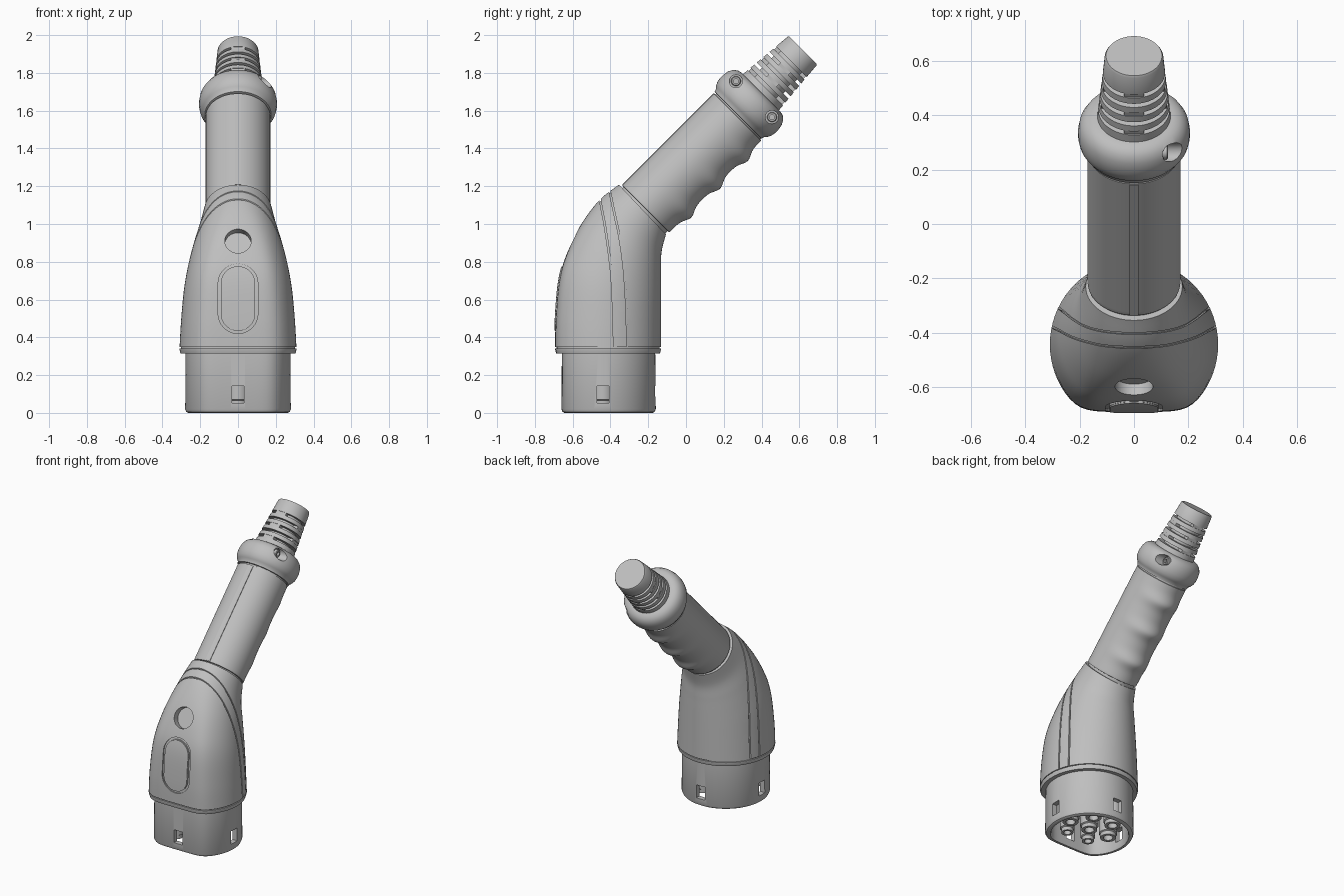
import bpy, bmesh, math
from mathutils import Matrix, Vector

cube = bpy.data.objects.get("Cube")
if cube:
    bpy.data.objects.remove(cube)

grey = bpy.data.materials.new("plastic grey")
grey.use_nodes = True
COLOR = (0.52, 0.52, 0.52, 1)
grey.diffuse_color = COLOR
grey.node_tree.nodes["Principled BSDF"].inputs["Base Color"].default_value = COLOR

# Tilted handle axis: local z runs along the handle, local -y is its upper side
AXIS_H = 0.92
AXIS = Matrix.Translation((0, -AXIS_H / 2 ** 0.5, AXIS_H / 2 ** 0.5)) @ Matrix.Rotation(math.radians(-45), 4, 'X')
PLUG_Y = -0.44


def loft(name, rings, M=Matrix()):
    """Skin a row of equal closed rings and cap both ends."""
    bm = bmesh.new()
    rows = [[bm.verts.new(M @ Vector(p)) for p in ring] for ring in rings]
    n = len(rows[0])
    for a, b in zip(rows, rows[1:]):
        for i in range(n):
            j = (i + 1) % n
            bm.faces.new((a[i], a[j], b[j], b[i]))
    bm.faces.new(rows[0])
    bm.faces.new(rows[-1])
    bmesh.ops.recalc_face_normals(bm, faces=bm.faces)
    me = bpy.data.meshes.new(name)
    bm.to_mesh(me)
    bm.free()
    me.materials.append(grey)
    ob = bpy.data.objects.new(name, me)
    bpy.context.collection.objects.link(ob)
    return ob


def lathe(name, profile, M=Matrix(), segs=64):
    turn = [2 * math.pi * i / segs for i in range(segs)]
    return loft(name, [[(r * math.cos(a), r * math.sin(a), z) for a in turn] for r, z in profile], M)


def box(name, center, size, M=Matrix()):
    x, y, z = (s / 2 for s in size)
    ring = [(-x, -y), (x, -y), (x, y), (-x, y)]
    return loft(name, [[(u, v, k) for u, v in ring] for k in (-z, z)], M @ Matrix.Translation(center))


def boolean(ob, tool, mode='DIFFERENCE'):
    """Apply a boolean and discard the tool."""
    mod = ob.modifiers.new("cut", 'BOOLEAN')
    mod.operation, mod.solver, mod.object = mode, 'EXACT', tool
    bpy.context.view_layer.objects.active = ob
    bpy.ops.object.modifier_apply(modifier=mod.name)
    bpy.data.objects.remove(tool)
    return ob


def section(front, back, w, flat, inset=0.0, n=72):
    """Round section with a softly flattened front, between two points in the yz plane."""
    front, back = Vector(front), Vector(back)
    step = (back - front).normalized() * inset
    front, back, w = front + step, back - step, w - inset
    P = 16
    pts = []
    for i in range(n):
        a = 2 * math.pi * i / n
        r = (1 + (max(0, -math.cos(a)) / flat) ** P) ** (-1 / P)
        pts.append((r * math.sin(a), r * math.cos(a)))
    low = min(v for u, v in pts)
    out = []
    for u, v in pts:
        q = front.lerp(back, (v - low) / (1 - low))
        out.append((u * w, q.x, q.y))
    return out


def spline(keys, steps=6):
    """Catmull-Rom samples through tuples."""
    keys = [Vector(k) for k in keys]
    out = []
    for i in range(len(keys) - 1):
        a, b, c, d = keys[max(i - 1, 0)], keys[i], keys[i + 1], keys[min(i + 2, len(keys) - 1)]
        for k in range(steps):
            t = k / steps
            out.append(b + (c - a) * (t / 2) + (a * 2 - b * 5 + c * 4 - d) * (t * t / 2)
                       + (b * 3 - a - c * 3 + d) * (t ** 3 / 2))
    return out + [keys[-1]]


# Body: front y, z; back y, z; half width; front flatness
BODY = [(-.693, .335, -.132, .335, .31, .8), (-.69, .50, -.132, .45, .302, .8),
        (-.672, .70, -.132, .58, .287, .82), (-.632, .84, -.132, .68, .266, .86),
        (-.56, .99, -.132, .77, .236, .95), (-.46, 1.125, -.129, .855, .201, 1.1),
        (-.355, 1.208, -.106, .945, .178, 1.4)]


def body_loft(name, inset=0.0):
    fy, fz, by, bz, w, c = BODY[0]
    rings = [section((fy, .315), (by, .315), w, c, inset + .006)]
    for k in spline(BODY):
        rings.append(section(k[0:2], k[2:4], k[4], k[5], inset))
    return loft(name, rings)


def stadium(name, r):
    """Upright oval prism along y at the button."""
    ring = []
    for i in range(48):
        a = 2 * math.pi * (i + .5) / 48
        ring.append((r * math.cos(a), r * math.sin(a) + (.08 if i < 24 else -.08) + .605))
    return loft(name, [[(x, y, z) for x, z in ring] for y in (-.8, -.5)])


def sheet(name, path, half=.004):
    return loft(name, [[(-.4, y - half, z), (.4, y - half, z), (.4, y + half, z), (-.4, y + half, z)]
                       for y, z in spline(path, 4)])


body = body_loft("body")

# Shallow seam grooves: base seam, two trim lines, button outline
grooves = [box("base_seam", (0, PLUG_Y, .345), (1, 1, .006)),
           sheet("trim_seam_rear", [(-.31, .345), (-.315, .55), (-.328, .757), (-.35, .92), (-.38, 1.06), (-.43, 1.3)]),
           sheet("trim_seam_front", [(-.38, .345), (-.385, .55), (-.397, .757), (-.43, .995), (-.45, 1.1), (-.48, 1.3)]),
           boolean(stadium("button_seam", .105), stadium("button_core", .091))]
for groove in grooves:
    boolean(groove, body_loft("inner_body", .008))
    boolean(body, groove)

# Round recess above the button, square to the sloping front
normal = Vector((0, -.9, .43)).normalized()
drill = Matrix.Translation((0, -.605, .912)) @ normal.to_track_quat('Z', 'Y').to_matrix().to_4x4()
boolean(body, lathe("recess_cutter", [(.07, -.05), (.07, .15)], drill, 48))

# Slightly raised button following the body surface
button = boolean(stadium("button", .089), body_loft("outer_body", -.005), 'INTERSECT')

# Hollow plug shell with four latch windows
def plug_ring(z, inset):
    return section((-.66, z), (-.16, z), .28, .786, inset)


shell = loft("plug_shell", [plug_ring(z, d) for z, d in
                            ((.33, .003), (.02, 0), (.006, .006), (0, .016), (0, .03), (.015, .035), (.27, .035))])
boolean(shell, box("window_cutter", (0, PLUG_Y, .097), (.065, 1, .09)))
boolean(shell, box("window_cutter", (0, PLUG_Y, .097), (1, .065, .09)))

# Seven contact sleeves
PINS = [(0, 0, .05)]
for side in (-1, 1):
    PINS += [(side * .155, 0, .05), (side * .078, .135, .05), (side * .085, -.115, .038)]
for x, y, r in PINS:
    lathe("contact_sleeve", [(r + .008, .28), (r + .008, .07), (r, .065), (r, .04), (r * .6, .04), (r * .6, .2)],
          Matrix.Translation((x, PLUG_Y + y, 0)), 32)

# Handle with finger bumps on the underside
def handle_ring(s, r):
    bump = sum(math.exp(-((s - c) / .045) ** 2) for c in (.752, .967, 1.174)) * .026
    ring = []
    for i in range(64):
        a = 2 * math.pi * i / 64
        low = max(0, math.sin(a))
        ring.append((r * math.cos(a), r * math.sin(a) + low * low * (bump + .011), s))
    return ring


rings = [handle_ring(.58, .16), handle_ring(.612, .16), handle_ring(.614, .170)]
rings += [handle_ring(.62 + .68 * i / 60, .171) for i in range(61)]
rings += [handle_ring(1.302, .163), handle_ring(1.34, .163)]
loft("handle", rings, AXIS)
box("handle_top_strip", (0, -.168, .957), (.034, .012, .68), AXIS)

# Rounded collar with two recessed screws on one side
collar = lathe("collar", [(.15, 1.308), (.176, 1.31), (.18, 1.325), (.19, 1.335), (.201, 1.355), (.206, 1.38),
                          (.206, 1.405), (.201, 1.435), (.188, 1.46), (.168, 1.476), (.145, 1.482), (.1, 1.482)], AXIS)
for y in (-.135, .135):
    seat = AXIS @ Matrix.Translation((.105, y, 1.429)) @ Matrix.Rotation(math.pi / 2, 4, 'Y')
    boolean(collar, lathe("screw_cutter", [(.035, 0), (.035, .2)], seat, 32))
    lathe("screw", [(.026, -.02), (.026, .016), (.022, .02), (.013, .02), (.013, .004)], seat, 24)

# Strain relief: ribs around a core, joined by alternating bridges
def relief_radius(s):
    return .136 - .03 * (s - 1.47) / .326


profile = [(relief_radius(1.47), 1.47)]
SLOTS = [1.515 + .044 * i for i in range(5)]
GAP = .018
for s in SLOTS:
    r, e = relief_radius(s), s + GAP
    profile += [(r, s), (.088, s), (.088, e), (r - .001, e)]
profile += [(.108, 1.788), (.103, 1.796)]
lathe("strain_relief", profile, AXIS)
for i, s in enumerate(SLOTS):
    long, short = relief_radius(s) * 1.9, .075
    size = (long, short) if i % 2 else (short, long)
    box("relief_bridge", (0, 0, s + GAP / 2), (*size, GAP + .002), AXIS)

# Smooth shading with crisp edges
bpy.ops.object.select_all(action='DESELECT')
for ob in bpy.context.collection.objects:
    if ob.type == 'MESH':
        ob.select_set(True)
        bpy.context.view_layer.objects.active = ob
bpy.ops.object.shade_smooth_by_angle(angle=math.radians(32))
